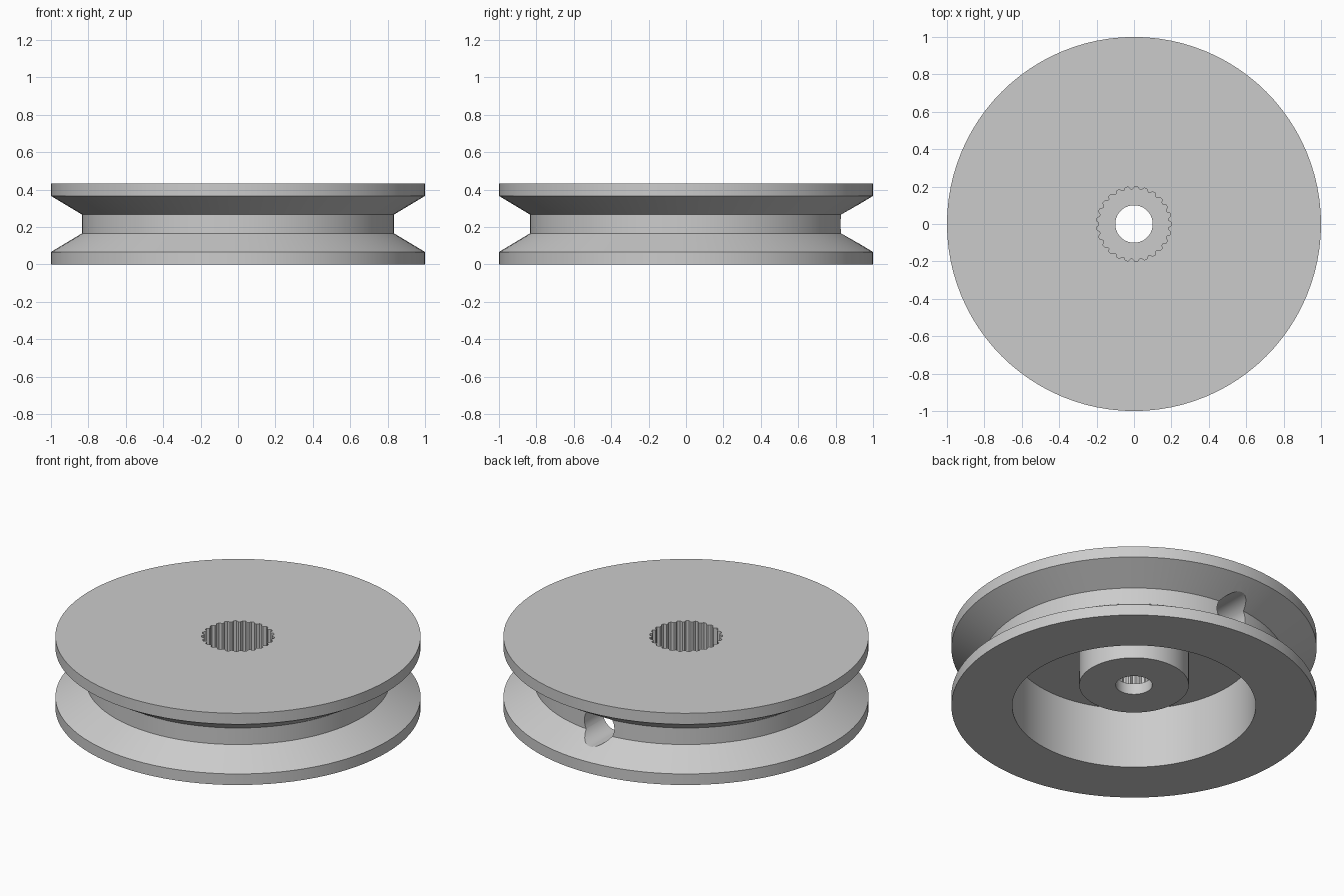
import bpy
import bmesh
import math
from mathutils import Matrix

if "Cube" in bpy.data.objects:
    bpy.data.objects.remove(bpy.data.objects["Cube"], do_unlink=True)

SEGMENTS = 96
HEIGHT = 0.4333
TEETH = 25

grey = bpy.data.materials.new("light_grey")
grey.use_nodes = True
grey.diffuse_color = (0.6, 0.6, 0.6, 1)
grey.node_tree.nodes["Principled BSDF"].inputs["Base Color"].default_value = (0.6, 0.6, 0.6, 1)


def make_object(name, bm):
    bmesh.ops.recalc_face_normals(bm, faces=bm.faces)
    mesh = bpy.data.meshes.new(name)
    bm.to_mesh(mesh)
    bm.free()
    mesh.materials.append(grey)
    obj = bpy.data.objects.new(name, mesh)
    bpy.context.collection.objects.link(obj)
    return obj


def lathe(name, profile):
    """Revolve a closed (radius, z) profile around the z axis."""
    bm = bmesh.new()
    verts = [bm.verts.new((r, 0, z)) for r, z in profile]
    edges = [bm.edges.new((a, b)) for a, b in zip(verts, verts[1:] + verts[:1])]
    bmesh.ops.spin(bm, geom=verts + edges, cent=(0, 0, 0), axis=(0, 0, 1),
                   angle=math.tau, steps=SEGMENTS, use_merge=True)
    bmesh.ops.remove_doubles(bm, verts=bm.verts, dist=1e-5)
    return make_object(name, bm)


def spline_cutter(bottom, top, root, tip):
    """Toothed prism with trapezoid teeth."""
    bm = bmesh.new()
    pitch = math.tau / TEETH
    ring = []
    for tooth in range(TEETH):
        for offset, r in ((-0.38, root), (-0.16, tip), (0.16, tip), (0.38, root)):
            a = (tooth + offset) * pitch
            ring.append(bm.verts.new((r * math.cos(a), r * math.sin(a), bottom)))
    face = bm.faces.new(ring)
    extruded = bmesh.ops.extrude_face_region(bm, geom=[face])["geom"]
    moved = [v for v in extruded if isinstance(v, bmesh.types.BMVert)]
    bmesh.ops.translate(bm, verts=moved, vec=(0, 0, top - bottom))
    return make_object("spline_cutter", bm)


def cord_hole_cutter(radius, start, end):
    """Cylinder lying along +y at mid height."""
    bm = bmesh.new()
    place = Matrix.Translation((0, (start + end) / 2, HEIGHT / 2)) @ Matrix.Rotation(math.pi / 2, 4, "X")
    bmesh.ops.create_cone(bm, cap_ends=True, segments=48, radius1=radius,
                          radius2=radius, depth=end - start, matrix=place)
    return make_object("cord_hole_cutter", bm)


# Grooved wheel with a hollow underside, central boss and shaft hole
pulley = lathe("pulley_wheel", [
    (0.1, 0.1333), (0.3, 0.1333), (0.3, 0.3667), (0.6667, 0.3667),
    (0.6667, 0), (1, 0), (1, 0.0667), (0.8333, 0.1667),
    (0.8333, 0.2667), (1, 0.3667), (1, HEIGHT), (0.1, HEIGHT)])

# Toothed shaft socket in the top, cord hole through the back of the groove
for cutter in (spline_cutter(0.2, 0.6, 0.186, 0.2), cord_hole_cutter(0.1, 0.5, 1.2)):
    cutter.hide_render = True
    mod = pulley.modifiers.new(cutter.name, "BOOLEAN")
    mod.operation = "DIFFERENCE"
    mod.solver = "EXACT"
    mod.object = cutter
    bpy.context.view_layer.objects.active = pulley
    bpy.ops.object.modifier_apply(modifier=mod.name)
    bpy.data.objects.remove(cutter, do_unlink=True)

# Smooth walls with crisp edges
bpy.ops.object.select_all(action="DESELECT")
pulley.select_set(True)
bpy.context.view_layer.objects.active = pulley
bpy.ops.object.shade_smooth_by_angle(angle=math.radians(25))
